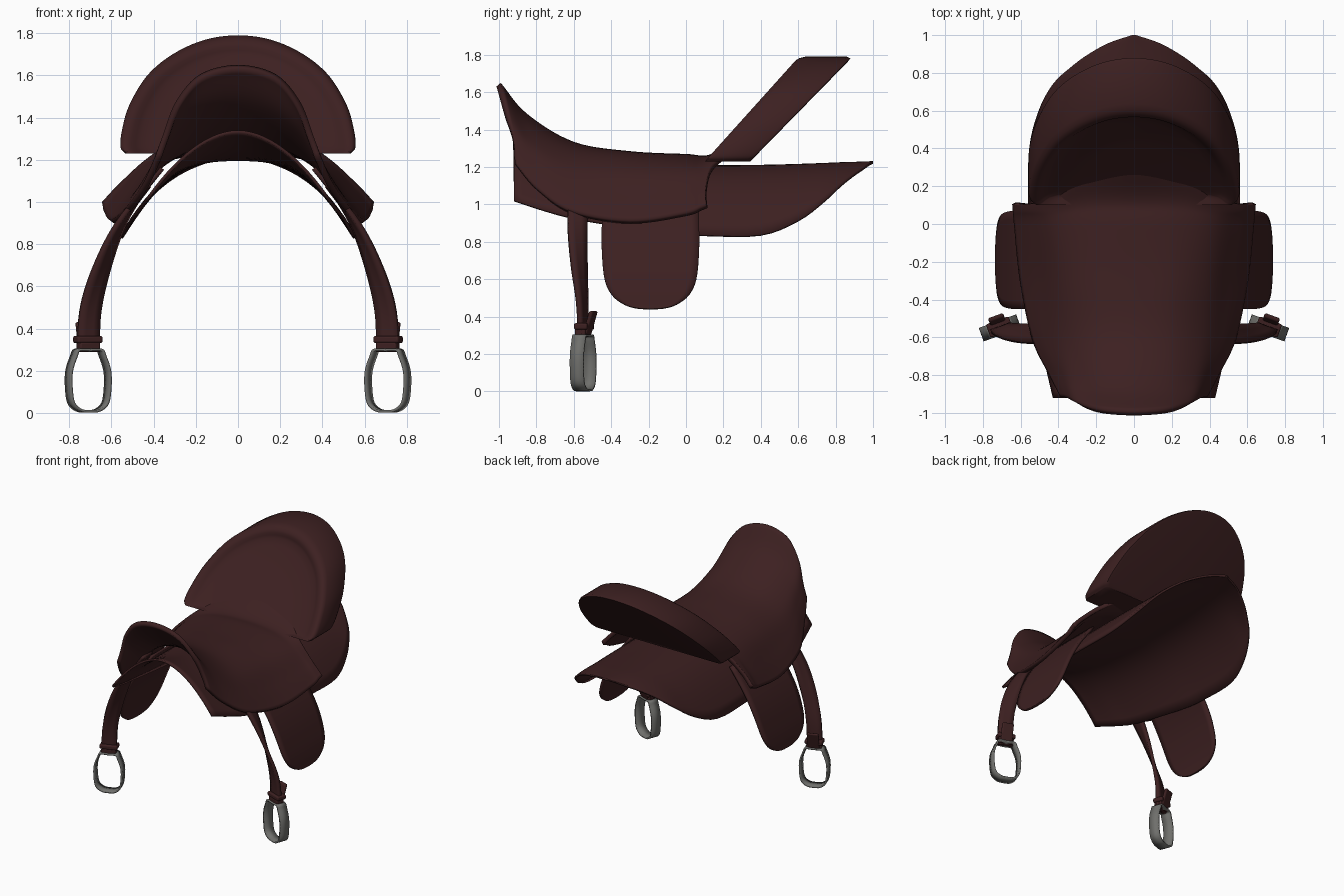
import bpy, bmesh, math
from mathutils import Vector

if "Cube" in bpy.data.objects:
    bpy.data.objects.remove(bpy.data.objects["Cube"])


def material(name, rgb):
    m = bpy.data.materials.new(name)
    m.diffuse_color = (*rgb, 1)
    m.use_nodes = True
    m.node_tree.nodes["Principled BSDF"].inputs["Base Color"].default_value = m.diffuse_color
    return m


LEATHER = material("dark brown leather", (0.046, 0.0145, 0.015))
METAL = material("grey metal", (0.16, 0.16, 0.15))


def spline(pts, n):
    """Catmull-Rom curve through pts, n steps per span."""
    p = [Vector(q) for q in pts]
    p = [2 * p[0] - p[1]] + p + [2 * p[-1] - p[-2]]
    out = []
    for i in range(1, len(p) - 2):
        a, b, c, d = p[i - 1:i + 3]
        for k in range(n):
            t = k / n
            out.append(0.5 * (2 * b + (c - a) * t + (2 * a - 5 * b + 4 * c - d) * t * t
                              + (3 * b - a - 3 * c + d) * t ** 3))
    return out + [p[-2]]


def finish(ob, mat, thick=0, offset=0, mirror=False, angle=45):
    bpy.context.view_layer.objects.active = ob
    for o in bpy.context.selected_objects:
        o.select_set(False)
    ob.select_set(True)
    ob.data.materials.append(mat)
    if thick:
        s = ob.modifiers.new("thickness", 'SOLIDIFY')
        s.thickness, s.offset = thick, offset
    if mirror:
        m = ob.modifiers.new("other side", 'MIRROR')
        m.use_mirror_merge = False
    bpy.ops.object.shade_smooth_by_angle(angle=math.radians(angle))
    return ob


def sheet(name, rows, mat, wrap=False, caps=False, **kw):
    """Surface through equal rows of points; wrap closes each row."""
    n, m = len(rows), len(rows[0])
    faces = []
    for j in range(n - 1):
        for i in range(m if wrap else m - 1):
            k = (i + 1) % m
            faces.append((j * m + i, j * m + k, (j + 1) * m + k, (j + 1) * m + i))
    if caps:
        faces += [tuple(range(m))[::-1], tuple(range((n - 1) * m, n * m))]
    me = bpy.data.meshes.new(name)
    me.from_pydata([tuple(p) for r in rows for p in r], [], faces)
    if caps:
        bm = bmesh.new()
        bm.from_mesh(me)
        bmesh.ops.recalc_face_normals(bm, faces=bm.faces)
        bm.to_mesh(me)
        bm.free()
    ob = bpy.data.objects.new(name, me)
    bpy.context.collection.objects.link(ob)
    return finish(ob, mat, **kw)


def both_sides(half):
    """Row from the left edge over the centre to the right edge."""
    return [Vector((-p[0], *p[1:])) for p in half[:0:-1]] + [Vector(p) for p in half]


# Seat: lofted from half sections, centre line to lower edge, front to back
sections = [
    [(0, -.99, 1.65), (.18, -.978, 1.605), (.295, -.95, 1.475), (.355, -.92, 1.32), (.39, -.915, 1.22)],
    [(0, -.85, 1.485), (.18, -.845, 1.445), (.32, -.82, 1.33), (.4, -.79, 1.195), (.455, -.79, 1.08)],
    [(0, -.6, 1.335), (.2, -.6, 1.305), (.36, -.6, 1.21), (.47, -.6, 1.075), (.54, -.61, .965)],
    [(0, -.3, 1.285), (.22, -.3, 1.265), (.39, -.3, 1.18), (.51, -.3, 1.04), (.605, -.3, .915)],
    [(0, 0, 1.27), (.24, 0, 1.25), (.42, -.01, 1.185), (.55, -.01, 1.06), (.635, -.01, .955)],
    [(0, .13, 1.268), (.24, .12, 1.25), (.42, .075, 1.195), (.555, .07, 1.085), (.642, .07, .985)],
    [(0, .3, 1.37), (.24, .26, 1.32), (.42, .14, 1.215), (.56, .105, 1.09), (.645, .105, 1.0)],
]
columns = [spline(c, 7) for c in zip(*sections)]
seat_rows = [spline(both_sides(r), 6) for r in zip(*columns)]
sheet("seat", seat_rows, LEATHER, thick=.03, offset=-1, angle=60)

# Skirt: arched sheet under the seat (y, half width, ridge height, edge drop, arch power)
skirt = [(-.92, .43, 1.34, .315, 1.9), (-.75, .47, 1.285, .315, 2), (-.6, .505, 1.25, .32, 2.2),
         (-.4, .525, 1.225, .33, 2.5), (-.1, .55, 1.21, .36, 2.7), (.1, .56, 1.21, .372, 2.7),
         (.4, .555, 1.212, .372, 2.7), (.6, .505, 1.217, .3, 2.6), (.74, .43, 1.222, .2, 2.5),
         (.83, .335, 1.226, .12, 2.4), (.9, .24, 1.228, .065, 2.2), (.96, .13, 1.23, .025, 2),
         (1, .01, 1.232, 0, 2)]
rows = []
for y, w, ridge, drop, power in [tuple(s) for s in spline(skirt, 4)]:
    rows.append([(w * u / 14, y, ridge - drop * abs(u / 14) ** power) for u in range(-14, 15)])
sheet("skirt", rows, LEATHER, thick=.015, offset=-1)

# Cantle: sheared half disc with a rounded rim and hollow front
half = [(0, 1.79), (.16, 1.768), (.31, 1.70), (.43, 1.60), (.515, 1.46), (.55, 1.34),
        (.557, 1.26), (.535, 1.23)]
arc = spline(both_sides(half), 5)
outline = arc + [Vector((x, 1.23)) for x in (.45, .25, 0, -.25, -.45)]
rings = []
for scale, depth in [(.02, .255), (.95, .265), (.985, .26), (1, .235), (1, .03), (.985, .008),
                     (.965, 0), (.935, .001), (.905, .008), (.87, .025), (.83, .04),
                     (.75, .052), (.5, .06), (.02, .06)]:
    ring = []
    for p in outline:
        z = 1.245 + (p.y - 1.245) * scale
        ring.append((p.x * scale, .1 + .9 * (z - 1.23) + depth * (1 + (z - 1.5) * .3), z))
    rings.append(ring)
sheet("cantle", rings, LEATHER, wrap=True, caps=True)

# Side flaps: rounded tongues hanging below the seat (x, z, half width)
flap = [(.42, 1.075, .255), (.55, .9, .26), (.632, .75, .26), (.688, .6, .245),
        (.712, .515, .205), (.722, .465, .14), (.726, .445, .075), (.727, .44, .01)]
rows = [[(x, -.19 + h * u / 6, z) for u in range(-6, 7)] for x, z, h in
        [tuple(s) for s in spline(flap, 4)]]
sheet("side_flaps", rows, LEATHER, thick=.018, mirror=True)

# Stirrup straps: twist from facing sideways to facing forward
YAW = math.radians(-20)
ACROSS = Vector((math.cos(YAW), math.sin(YAW), 0))
ALONG = Vector((-math.sin(YAW), math.cos(YAW), 0))
CENTRE = Vector((.71, -.55, 0))
path = spline([(.36, -.58, 1.16), (.48, -.58, 1.01), (.575, -.58, .86), (.655, -.57, .66),
               (.70, -.555, .48), (.71, -.55, .29)], 6)
rows = []
for i, p in enumerate(path):
    t = i / (len(path) - 1)
    t = t * t * (3 - 2 * t)
    side = Vector((0, -1, 0)).lerp(ACROSS, t).normalized() * .053
    rows.append([p - side, p - side / 3, p + side / 3, p + side])
sheet("stirrup_straps", rows, LEATHER, thick=.024, mirror=True)

# Stirrups: flat metal band bent into a loop
right = spline([(0, .298), (.056, .298), (.072, .27), (.096, .2), (.098, .12), (.085, .045),
                (.045, .012), (0, .007)], 4)
loop = right + [Vector((-p.x, p.y)) for p in right[-2:0:-1]]
rows = [[CENTRE + ACROSS * p.x + ALONG * d + Vector((0, 0, p.y)) for p in loop]
        for d in (-.038, .038)]
sheet("stirrups", rows, METAL, wrap=True, thick=.012, mirror=True)


# Strap keepers: two wrapped bands and a loose strap end
def keeper(name, z, size, shift=0, tilt=0):
    bpy.ops.mesh.primitive_cube_add(size=1)
    ob = bpy.context.object
    ob.name = name
    for v in ob.data.vertices:
        c = Vector([a * b for a, b in zip(v.co, size)])
        c.y += shift + tilt * c.z
        v.co = CENTRE + ACROSS * c.x + ALONG * c.y + Vector((0, 0, z + c.z))
    b = ob.modifiers.new("soft edges", 'BEVEL')
    b.width, b.segments = .01, 3
    finish(ob, LEATHER, mirror=True)


keeper("lower_keeper", .315, (.105, .06, .045))
keeper("upper_keeper", .348, (.128, .075, .034), .005)
keeper("strap_end", .365, (.085, .024, .13), .04, .3)
